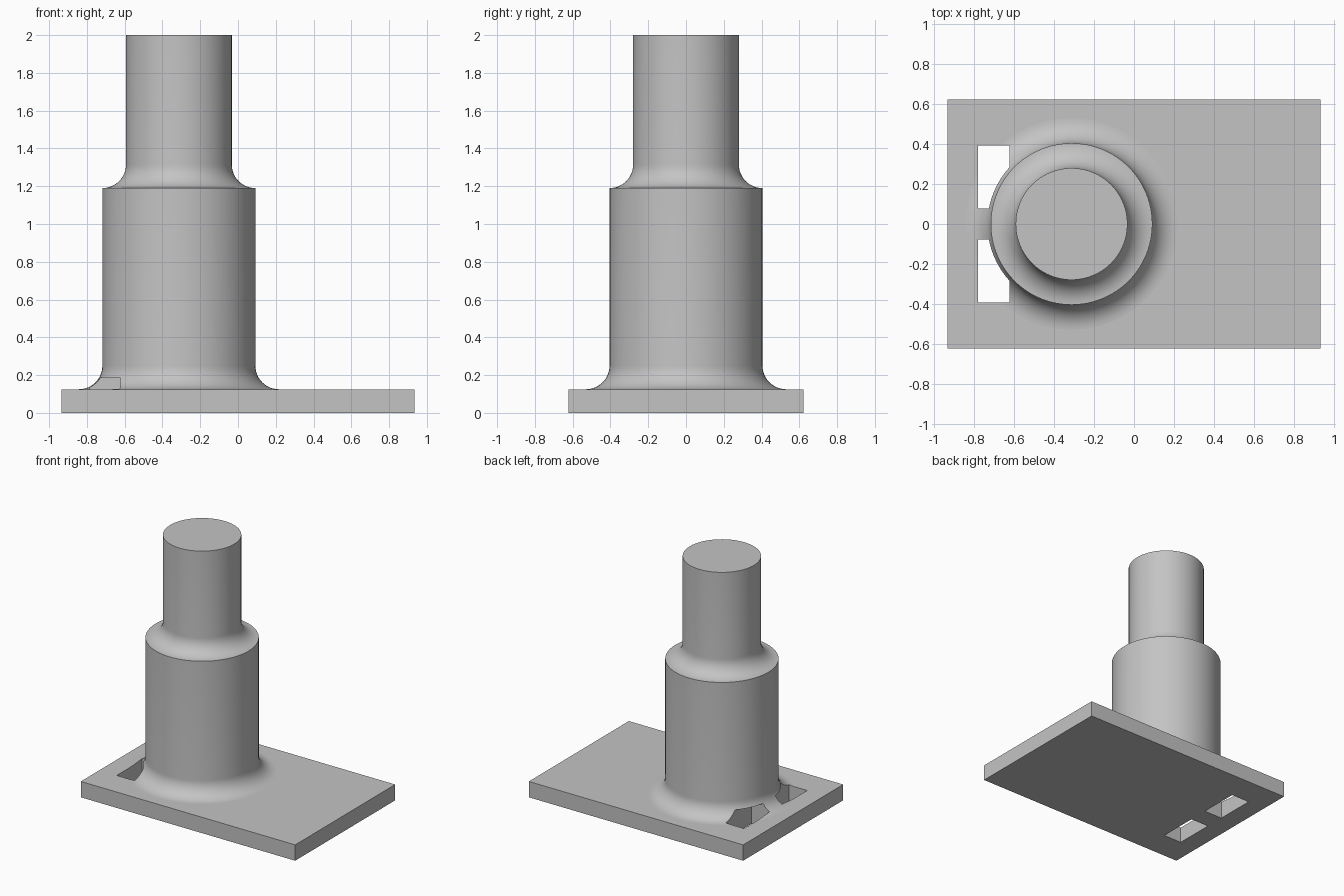
import bpy, bmesh
from math import sin, cos, pi, tau, radians
from mathutils import Matrix, Vector

if "Cube" in bpy.data.objects:
    bpy.data.objects.remove(bpy.data.objects["Cube"], do_unlink=True)

grey = bpy.data.materials.new("plain grey")
grey.use_nodes = True
colour = (0.55, 0.55, 0.55, 1)
grey.diffuse_color = colour
grey.node_tree.nodes["Principled BSDF"].inputs["Base Color"].default_value = colour

AXIS_X = -0.313      # column centre
BASE_H = 0.125       # plate thickness
FILLET = 0.125
R_LOW, R_TOP = 0.405, 0.28
SHOULDER, TOP = 1.19, 2.0


def make_object(name, bm):
    bmesh.ops.recalc_face_normals(bm, faces=bm.faces)
    mesh = bpy.data.meshes.new(name)
    bm.to_mesh(mesh)
    bm.free()
    mesh.materials.append(grey)
    obj = bpy.data.objects.new(name, mesh)
    bpy.context.collection.objects.link(obj)
    return obj


def add_box(bm, low, high):
    low, high = Vector(low), Vector(high)
    bmesh.ops.create_cube(bm, size=1, matrix=Matrix.Translation((low + high) / 2)
                          @ Matrix.Diagonal((*(high - low), 1)))


def cove(radius, z, steps=12):
    """Concave quarter round rising from a flat face into a wall."""
    angles = [pi / 2 * i / steps for i in range(steps + 1)]
    return [(radius + FILLET * (1 - sin(a)), z + FILLET * (1 - cos(a))) for a in angles]


def combine(target, tool, operation):
    mod = target.modifiers.new(operation.lower(), "BOOLEAN")
    mod.operation, mod.object, mod.solver = operation, tool, "EXACT"
    bpy.context.view_layer.objects.active = target
    bpy.ops.object.modifier_apply(modifier=mod.name)
    bpy.data.objects.remove(tool, do_unlink=True)


# Base plate
bm = bmesh.new()
add_box(bm, (-0.935, -0.623, 0), (0.935, 0.623, BASE_H))
body = make_object("stepped_post_on_base_plate", bm)

# Stepped round column with coves at both steps
profile = [(0, BASE_H / 2), (R_LOW + FILLET, BASE_H / 2)]
profile += cove(R_LOW, BASE_H) + cove(R_TOP, SHOULDER) + [(R_TOP, TOP), (0, TOP)]
bm = bmesh.new()
verts = [bm.verts.new((AXIS_X + r, 0, z)) for r, z in profile]
edges = [bm.edges.new(pair) for pair in zip(verts, verts[1:])]
bmesh.ops.spin(bm, geom=verts + edges, cent=(AXIS_X, 0, 0), axis=(0, 0, 1),
               angle=tau, steps=96)
bmesh.ops.remove_doubles(bm, verts=bm.verts, dist=0.0001)
combine(body, make_object("column", bm), "UNION")

# Pair of slots, cut through the plate and up into the foot of the column
bm = bmesh.new()
for side in (-1, 1):
    y0, y1 = sorted((side * 0.078, side * 0.393))
    add_box(bm, (-0.783, y0, -0.1), (-0.625, y1, 0.188))
cutter = make_object("slot_cutter", bm)
cutter.hide_render = True
combine(body, cutter, "DIFFERENCE")

# Smooth round walls, flat level faces
bpy.ops.object.select_all(action="DESELECT")
body.select_set(True)
bpy.context.view_layer.objects.active = body
bpy.ops.object.shade_smooth_by_angle(angle=radians(30))
for face in body.data.polygons:
    if abs(face.normal.z) > 0.9999:
        face.use_smooth = False
